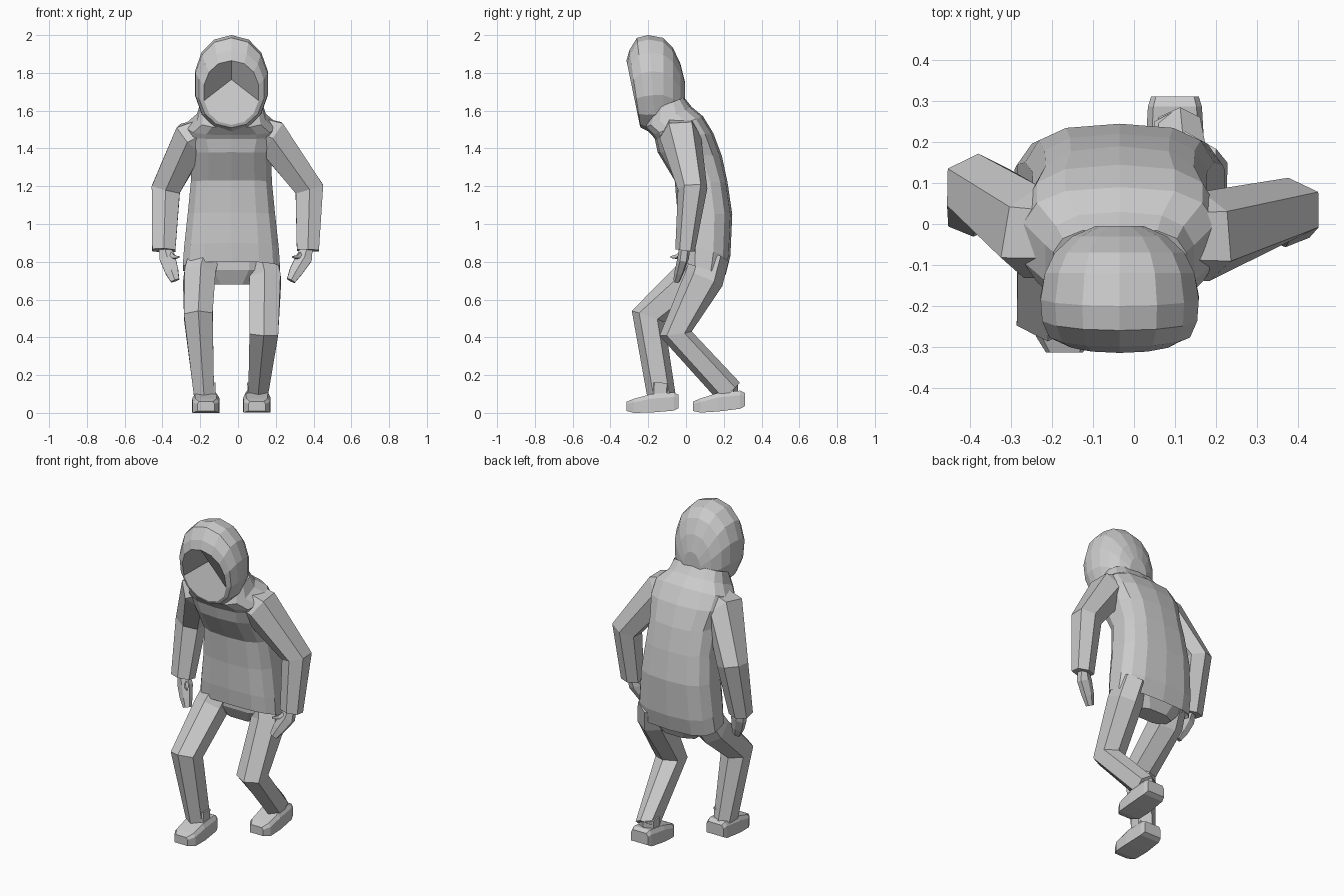
import bpy, bmesh
from math import sin, cos, pi, copysign
from mathutils import Vector

cube = bpy.data.objects.get("Cube")
if cube:
    bpy.data.objects.remove(cube)

grey = bpy.data.materials.new("plain grey")
grey.use_nodes = True
GREY = (0.6, 0.6, 0.6, 1)
grey.diffuse_color = GREY
grey.node_tree.nodes["Principled BSDF"].inputs["Base Color"].default_value = GREY
MID = -0.035  # body centre line


def loft(name, rings, pit=None):
    """Skin equal rings and cap both ends; a pit point sinks the first cap in three planes."""
    bm = bmesh.new()
    rows = [[bm.verts.new(p) for p in ring] for ring in rings]
    n = len(rows[0])
    for a, b in zip(rows, rows[1:]):
        for i in range(n):
            j = (i + 1) % n
            bm.faces.new((a[i], a[j], b[j], b[i]))
    bm.faces.new(rows[-1])
    first = rows[0]
    if pit:
        apex = bm.verts.new(pit)
        top, low = n // 4, n // 2
        bm.faces.new([apex, first[-1]] + first[:top + 1])
        bm.faces.new([apex] + first[top:low + 1])
        bm.faces.new([apex] + first[low:])
    else:
        bm.faces.new(first)
    bmesh.ops.recalc_face_normals(bm, faces=bm.faces)
    mesh = bpy.data.meshes.new(name)
    bm.to_mesh(mesh)
    bm.free()
    mesh.materials.append(grey)
    obj = bpy.data.objects.new(name, mesh)
    bpy.context.collection.objects.link(obj)


def rounded(n, power):
    """Unit superellipse points; a lower power is boxier."""
    for i in range(n):
        a = 2 * pi * (i + 0.5) / n
        c, s = cos(a), sin(a)
        yield copysign(abs(c) ** power, c), copysign(abs(s) ** power, s)


def tube(name, stations, n=6):
    """Limb through stations (centre, half width, half depth), mitred at the joints."""
    pts = [Vector(s[0]) for s in stations]
    rings = []
    for i, (_, w, d) in enumerate(stations):
        way = Vector()
        if i > 0:
            way += (pts[i] - pts[i - 1]).normalized()
        if i < len(pts) - 1:
            way += (pts[i + 1] - pts[i]).normalized()
        u = Vector((0, 1, 0)).cross(way).normalized()
        v = way.cross(u).normalized()
        rings.append([pts[i] + u * w * a + v * d * b for a, b in rounded(n, 0.85)])
    loft(name, rings)


# Jacket body: front z, back z, front y, back y, half width
body = [
    (0.84, 0.78, 0.00, 0.18, 0.22),
    (0.80, 0.73, -0.03, 0.21, 0.262),
    (0.90, 0.83, -0.04, 0.235, 0.255),
    (1.06, 1.05, -0.045, 0.245, 0.235),
    (1.23, 1.22, -0.06, 0.22, 0.218),
    (1.38, 1.36, -0.15, 0.19, 0.215),
    (1.45, 1.48, -0.165, 0.145, 0.24),
    (1.47, 1.57, -0.18, 0.09, 0.24),
    (1.51, 1.62, -0.22, 0.03, 0.185),
    (1.60, 1.67, -0.19, -0.01, 0.165),
]
rings = []
for zf, zb, yf, yb, w in body:
    ring = []
    for a, b in rounded(14, 0.7):
        t = (b + 1) / 2
        ring.append((MID + w * a, yf + (yb - yf) * t, zf + (zb - zf) * t))
    rings.append(ring)
loft("jacket_body", rings)

# Hood: rings from the face opening to the back; y, low z, high z, half width, lean
hood = [
    (-0.28, 1.525, 1.865, 0.148, 0.035),
    (-0.27, 1.51, 1.92, 0.176, 0.03),
    (-0.23, 1.49, 1.985, 0.194, 0.03),
    (-0.18, 1.49, 2.0, 0.198, 0.02),
    (-0.12, 1.50, 1.985, 0.187, 0.0),
    (-0.07, 1.50, 1.935, 0.162, 0.0),
    (-0.03, 1.51, 1.85, 0.118, 0.0),
    (-0.005, 1.55, 1.75, 0.06, 0.0),
]
rings = []
for y, lo, hi, w, lean in hood:
    rings.append([(MID + w * a, y - lean * b, (lo + hi) / 2 + (hi - lo) / 2 * b)
                  for a, b in rounded(14, 0.93)])
loft("hood", rings, pit=(MID, -0.17, 1.765))

# Sleeves, hands and thumbs
arms = {
    "left": [((0.04, -0.03, 1.51), 0.08, 0.10), ((0.175, -0.03, 1.46), 0.108, 0.11),
             ((0.378, 0.035, 1.185), 0.086, 0.078), ((0.37, -0.005, 0.86), 0.066, 0.052)],
    "right": [((-0.11, -0.03, 1.51), 0.08, 0.10), ((-0.25, -0.02, 1.45), 0.108, 0.115),
              ((-0.382, 0.09, 1.185), 0.086, 0.082), ((-0.393, 0.025, 0.86), 0.069, 0.057)],
}
for side, path in arms.items():
    tube(side + "_sleeve", path)
    wrist = path[-1][0]
    inward = -1 if side == "left" else 1
    reach = 0.09 if side == "left" else 0.06

    def at(dx, dy, dz):
        return (wrist[0] + inward * dx, wrist[1] + dy, wrist[2] + dz)

    tube(side + "_hand", [(at(0, 0, 0.03), 0.03, 0.03), (at(0.02, -0.01, -0.04), 0.048, 0.03),
                          (at(reach * 0.7, -0.03, -0.11), 0.04, 0.025),
                          (at(reach, -0.045, -0.16), 0.026, 0.018)])
    tube(side + "_thumb", [(at(0.03, -0.01, -0.01), 0.012, 0.012),
                           (at(0.055, -0.045, -0.035), 0.013, 0.012),
                           (at(0.08, -0.075, -0.035), 0.006, 0.006)], n=4)

# Trousers
tube("trouser_seat", [((MID, 0.10, 0.86), 0.21, 0.09), ((MID, 0.11, 0.76), 0.21, 0.10),
                      ((MID, 0.11, 0.68), 0.13, 0.06)], n=8)
tube("right_trouser_leg", [((-0.18, 0.10, 0.83), 0.09, 0.10), ((-0.205, 0.03, 0.72), 0.093, 0.10),
                           ((-0.21, -0.2, 0.51), 0.086, 0.092), ((-0.18, -0.13, 0.09), 0.06, 0.075)])
tube("left_trouser_leg", [((0.12, 0.13, 0.83), 0.09, 0.10), ((0.145, 0.095, 0.71), 0.093, 0.105),
                          ((0.137, -0.055, 0.42), 0.086, 0.086), ((0.108, 0.23, 0.11), 0.058, 0.075)])

# Shoes: slices from toe to heel (distance, half width, sole z, top z)
slices = [(0.0, 0.045, 0.01, 0.06), (0.04, 0.07, 0.0, 0.075), (0.13, 0.073, 0.002, 0.10),
          (0.25, 0.066, 0.012, 0.108), (0.275, 0.058, 0.025, 0.095)]
for side, x, toe, lift in (("left", 0.1, 0.037, 0.04), ("right", -0.17, -0.314, 0.0)):
    rings = []
    for d, w, lo, hi in slices:
        up = lift * d
        shoulder = lo * 0.25 + hi * 0.75 + up
        rings.append([(x - w, toe + d, lo + up), (x + w, toe + d, lo + up),
                      (x + w, toe + d, shoulder), (x + w * 0.8, toe + d, hi + up),
                      (x - w * 0.8, toe + d, hi + up), (x - w, toe + d, shoulder)])
    loft(side + "_shoe", rings)
    # ankle cuff
    tube(side + "_ankle", [((x, toe + 0.175, 0.06), 0.055, 0.06), ((x, toe + 0.18, 0.16), 0.058, 0.06)])
